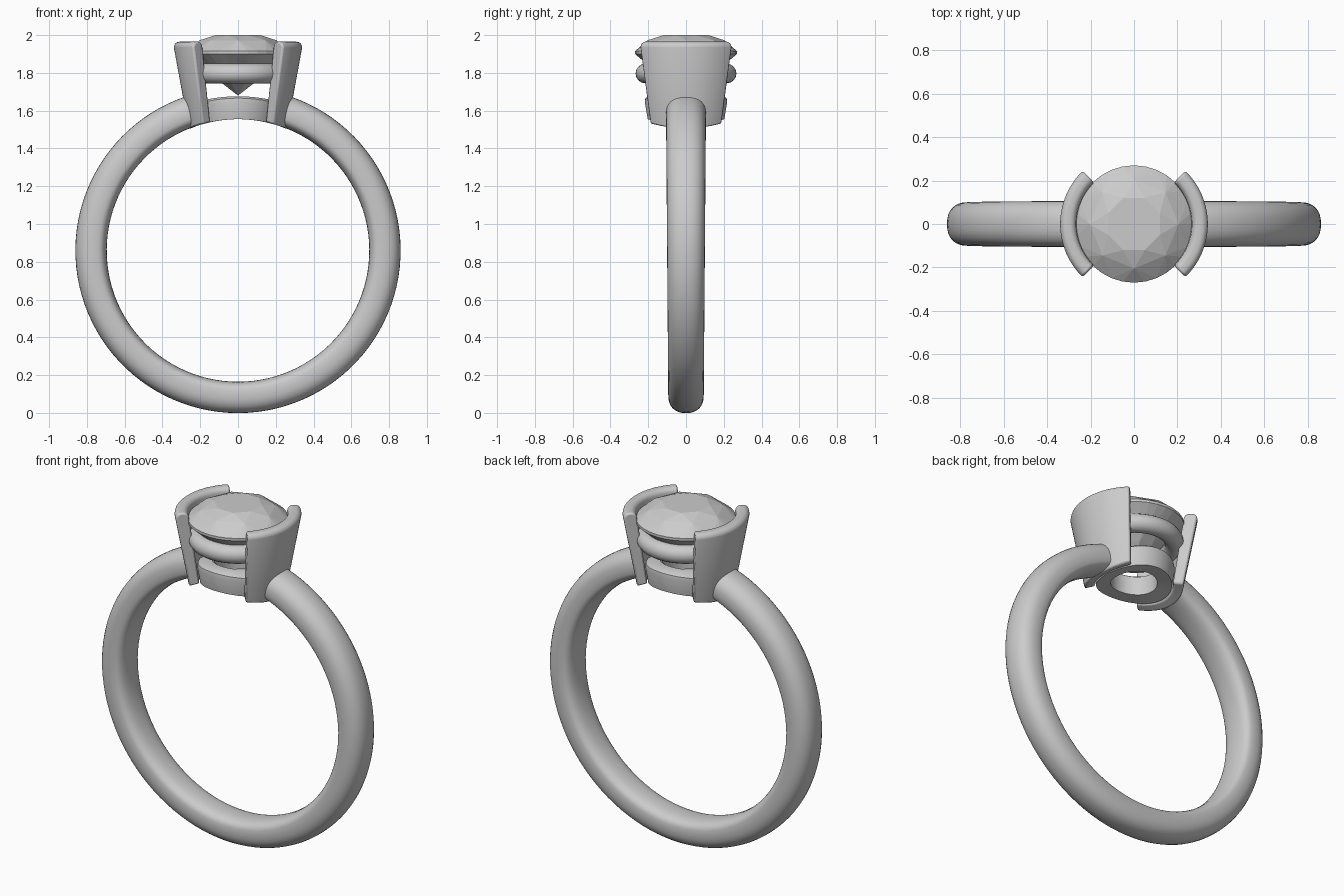
import bpy, bmesh
from math import sin, cos, pi, radians, sqrt, copysign

if "Cube" in bpy.data.objects:
    bpy.data.objects.remove(bpy.data.objects["Cube"])

CZ = 0.86          # finger hole centre height
HOLE = 0.695       # finger hole radius


def finish(bm, name, smooth=True):
    bmesh.ops.recalc_face_normals(bm, faces=bm.faces)
    me = bpy.data.meshes.new(name)
    bm.to_mesh(me)
    bm.free()
    ob = bpy.data.objects.new(name, me)
    bpy.context.collection.objects.link(ob)
    if smooth:
        bpy.ops.object.select_all(action='DESELECT')
        ob.select_set(True)
        bpy.context.view_layer.objects.active = ob
        bpy.ops.object.shade_smooth_by_angle(angle=radians(35))
    return ob


def loft(name, sections, closed=False):
    """Skin a list of closed sections; cap the ends unless closed."""
    bm = bmesh.new()
    rows = [[bm.verts.new(p) for p in s] for s in sections]
    n = len(rows[0])
    pairs = list(zip(rows, rows[1:])) + ([(rows[-1], rows[0])] if closed else [])
    for a, b in pairs:
        for i in range(n):
            j = (i + 1) % n
            bm.faces.new((a[i], a[j], b[j], b[i]))
    if not closed:
        bm.faces.new(rows[0])
        bm.faces.new(rows[-1][::-1])
    return finish(bm, name)


def arc_z(radius, x):
    return CZ + sqrt(radius ** 2 - x ** 2)


# band: comfort-fit section, open under the head
def spow(v, e):
    return copysign(abs(v) ** e, v)


sections = []
gap = radians(18.8)
for i in range(97):
    a = gap + (2 * pi - 2 * gap) * i / 96
    half = 0.1 + 0.006 * cos(a)
    sec = []
    for k in range(32):
        t = 2 * pi * k / 32
        y = half * spow(cos(t), 0.85)
        if sin(t) >= 0:
            r = 0.765 + 0.096 * spow(sin(t), 0.85)
        else:
            r = 0.765 + 0.07 * spow(sin(t), 0.6)
        sec.append((r * sin(a), y, CZ + r * cos(a)))
    sections.append(sec)
loft("band", sections)

# two tapered bezel walls, rounded on top, trimmed by the finger hole
TOP = 1.965


def outer(z):
    return 0.265 + (z - 1.53) * 0.172


def inner(z):
    return 0.208 + (z - 1.53) * 0.135


def wall(name, side):
    secs = []
    for i in range(33):
        u = -1 + 2 * i / 32
        a = radians(46) * u
        zo = arc_z(HOLE, outer(1.53) * cos(a))
        zi = arc_z(HOLE, inner(1.53) * cos(a))
        prof = [(inner(zi), zi), (outer(zo), zo)]
        f = 0.03                                   # top fillet
        for k in range(7):
            t = pi / 2 * k / 6
            prof.append((outer(TOP) - f + f * cos(t), TOP - f + f * sin(t)))
        for k in range(7):
            t = pi / 2 + pi / 2 * k / 6
            prof.append((inner(TOP) + f + f * cos(t), TOP - f + f * sin(t)))
        secs.append([(side * r * cos(a), r * sin(a), z) for r, z in prof])
    ob = loft(name, secs)
    bev = ob.modifiers.new("soft_edges", 'BEVEL')
    bev.width, bev.segments = 0.01, 2
    bev.limit_method, bev.angle_limit = 'ANGLE', radians(50)


wall("left_bezel_wall", -1)
wall("right_bezel_wall", 1)

# lower gallery ring, curved to follow the finger hole above and below
secs = []
for i in range(64):
    a = 2 * pi * i / 64
    sec = []
    for r, R in ((0.125, HOLE), (0.203, HOLE), (0.218, 0.785),
                 (0.215, 0.806), (0.2, 0.816), (0.14, 0.816), (0.125, 0.805)):
        x = r * cos(a)
        sec.append((x, r * sin(a), arc_z(R, x)))
    secs.append(sec)
loft("lower_gallery_ring", secs, closed=True)

# upper gallery ring
secs = []
for i in range(64):
    a = 2 * pi * i / 64
    secs.append([((0.215 + 0.052 * cos(t)) * cos(a), (0.215 + 0.052 * cos(t)) * sin(a),
                  1.797 + 0.052 * sin(t)) for t in [2 * pi * k / 16 for k in range(16)]])
loft("upper_gallery_ring", secs, closed=True)

# brilliant-cut stone as the hull of its facet rings
bm = bmesh.new()
for n, r, z, off in ((8, 0.13, 2.0, 0.5), (8, 0.205, 1.972, 0), (32, 0.27, 1.915, 0),
                     (32, 0.27, 1.9, 0), (8, 0.105, 1.755, 0.5)):
    for i in range(n):
        a = 2 * pi * (i + off) / n
        bm.verts.new((r * cos(a), r * sin(a), z))
bm.verts.new((0, 0, 1.68))
bmesh.ops.convex_hull(bm, input=bm.verts)
finish(bm, "stone", smooth=False)
